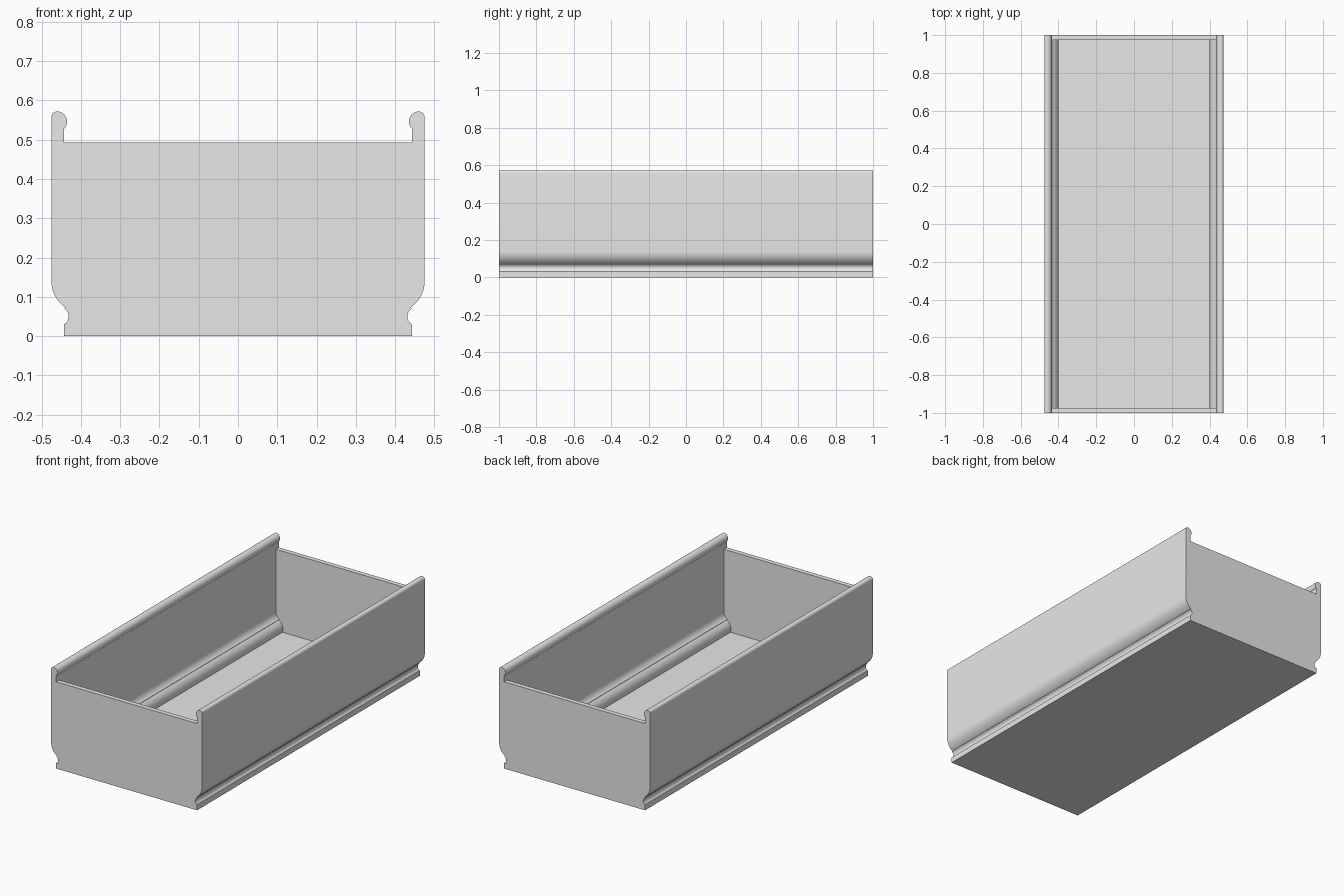
import bpy, bmesh
from math import cos, sin, radians

cube = bpy.data.objects.get("Cube")
if cube:
    bpy.data.objects.remove(cube, do_unlink=True)

LENGTH, END, RIM, FLOOR = 2.0, 0.027, 0.493, 0.032

grey = bpy.data.materials.new("plain grey")
grey.use_nodes = True
grey.diffuse_color = (0.8, 0.8, 0.8, 1)
grey.node_tree.nodes["Principled BSDF"].inputs["Base Color"].default_value = (0.8, 0.8, 0.8, 1)


def arc(cx, cz, r, start, end, steps=12):
    angles = [radians(start + (end - start) * i / steps) for i in range(steps + 1)]
    return [(cx + r * cos(a), cz + r * sin(a)) for a in angles]


def prism(name, half, length):
    """Mirror a half profile across x = 0 and extrude it along y."""
    outline = half + [(-x, z) for x, z in reversed(half)]
    bm = bmesh.new()
    face = bm.faces.new([bm.verts.new((x, -length / 2, z)) for x, z in outline])
    new = bmesh.ops.extrude_face_region(bm, geom=[face])["geom"]
    bmesh.ops.translate(bm, vec=(0, length, 0),
                        verts=[v for v in new if isinstance(v, bmesh.types.BMVert)])
    bmesh.ops.recalc_face_normals(bm, faces=bm.faces)
    mesh = bpy.data.meshes.new(name)
    bm.to_mesh(mesh)
    bm.free()
    mesh.materials.append(grey)
    obj = bpy.data.objects.new(name, mesh)
    bpy.context.collection.objects.link(obj)
    return obj


# Outer section: foot, groove, rounded belly, wall, rolled lip, end panel rim
outer = [(0.443, 0), (0.443, FLOOR)]
outer += arc(0.455, 0.05, 0.024, 235, 123)
outer += arc(0.395, 0.14, 0.08, -56, 0)
outer += arc(0.46, 0.557, 0.015, 0, 90, 6)
outer += arc(0.461, 0.546, 0.026, 95, 218)
outer += [(0.443, 0.528), (0.443, RIM)]
tray = prism("tray", outer, LENGTH)

# Inner section follows the wall at constant thickness
inner = arc(0.455, 0.05, 0.056, 198.8, 123.7)
inner += arc(0.395, 0.14, 0.048, -56, 0)
inner += [(0.443, 0.515)]
cavity = prism("cavity_cutter", inner, LENGTH - 2 * END)
cavity.hide_render = True

# Hollow out the tray
cut = tray.modifiers.new("hollow", "BOOLEAN")
cut.operation = "DIFFERENCE"
cut.solver = "EXACT"
cut.object = cavity
bpy.ops.object.select_all(action="DESELECT")
tray.select_set(True)
bpy.context.view_layer.objects.active = tray
bpy.ops.object.modifier_apply(modifier=cut.name)
bpy.data.objects.remove(cavity, do_unlink=True)
bpy.ops.object.shade_smooth_by_angle(angle=radians(30))
